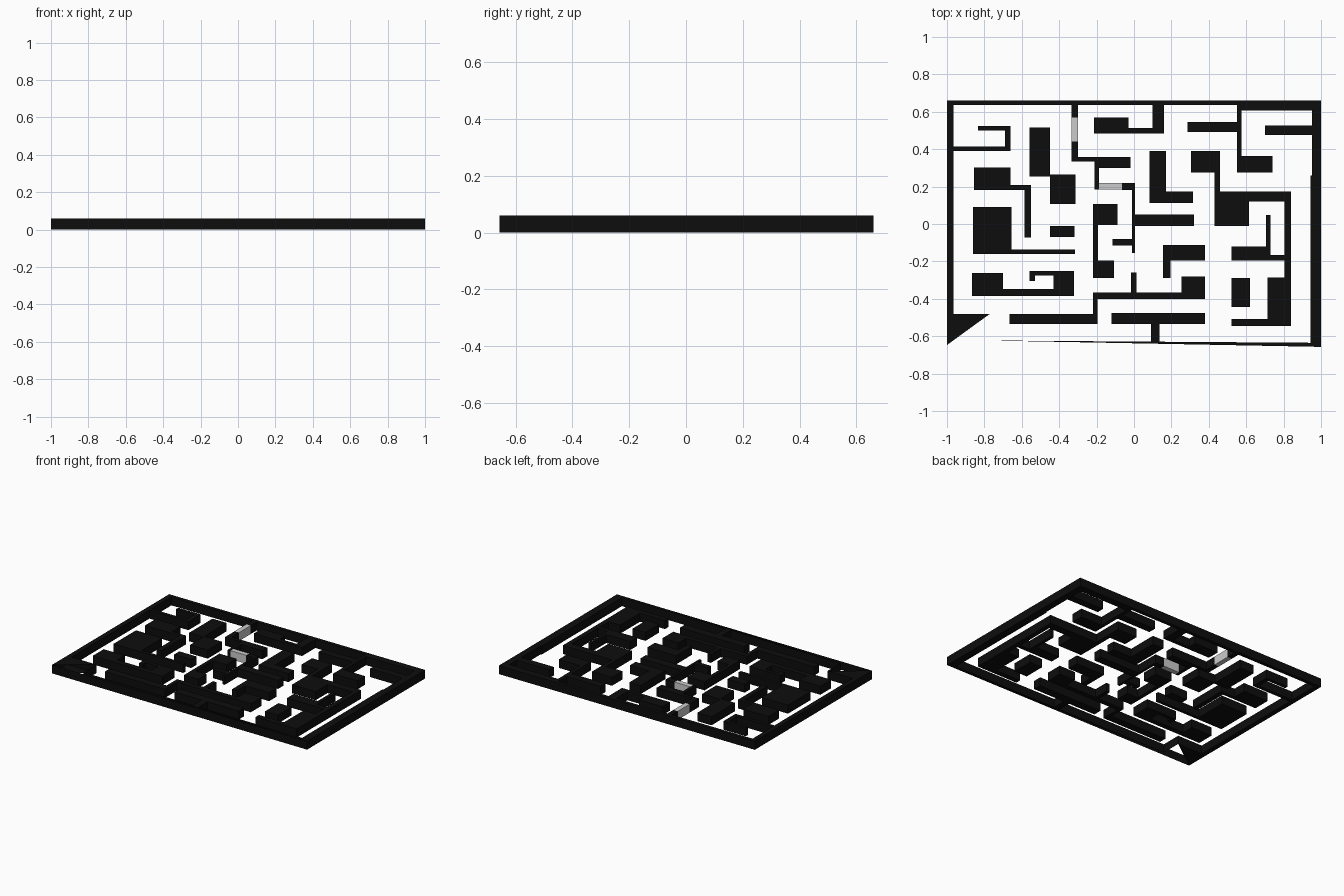
import bpy, bmesh

H = 0.06  # wall height
BLACK = bpy.data.materials.new("wall_black")
BLACK.diffuse_color = (0.004, 0.004, 0.004, 1)


def finish(bm, name, mat):
    bmesh.ops.remove_doubles(bm, verts=bm.verts, dist=1e-5)
    bmesh.ops.recalc_face_normals(bm, faces=bm.faces)
    me = bpy.data.meshes.new(name)
    bm.to_mesh(me)
    bm.free()
    if mat:
        me.materials.append(mat)
    ob = bpy.data.objects.new(name, me)
    bpy.context.collection.objects.link(ob)
    return ob


def face(bm, pts):
    bm.faces.new([bm.verts.new(p) for p in pts])


def side(bm, a, b):
    face(bm, [(*a, 0), (*b, 0), (*b, H), (*a, H)])


def caps(bm, pts):
    face(bm, [(*p, H) for p in pts])
    face(bm, [(*p, 0) for p in reversed(pts)])


def walls(name, rects, mat=BLACK):
    """Extrude the union of rectangles (x0, x1, y0, y1) with no inner faces."""
    xs = sorted({v for r in rects for v in r[:2]})
    ys = sorted({v for r in rects for v in r[2:]})
    cells = {(i, j) for i in range(len(xs) - 1) for j in range(len(ys) - 1)
             if any(r[0] <= xs[i] and xs[i + 1] <= r[1] and
                    r[2] <= ys[j] and ys[j + 1] <= r[3] for r in rects)}
    bm = bmesh.new()
    for i, j in cells:
        a, b, c, d = xs[i], xs[i + 1], ys[j], ys[j + 1]
        caps(bm, [(a, c), (b, c), (b, d), (a, d)])
        for n, p, q in (((i, j - 1), (a, c), (b, c)), ((i + 1, j), (b, c), (b, d)),
                        ((i, j + 1), (b, d), (a, d)), ((i - 1, j), (a, d), (a, c))):
            if n not in cells:
                side(bm, p, q)
    return finish(bm, name, mat)


# Outer walls on three sides, with the rooms' walls that grow from them
walls("outer_wall", [
    (-1, -.965, -.48, .66), (-1, 1, .635, .66), (.55, 1, .608, .66),
    (.945, 1, -.635, .26), (.952, 1, .26, .66),
    (-1, -.66, .39, .415), (-.69, -.66, .39, .525), (-.835, -.66, .50, .525),
    (-.335, -.30, .57, .66),
    (.10, .16, .485, .66), (-.03, .16, .485, .512), (-.215, -.03, .485, .57),
    (.55, .575, .275, .66), (.55, .74, .275, .363), (.285, .55, .492, .545),
    (.70, .96, .475, .527)])

# Front wall: sides are complete, but part of its top and bottom is open
bm = bmesh.new()
caps(bm, [(-1, -.48), (-1, -.647), (-.77, -.48)])
caps(bm, [(-.77, -.623), (1, -.657), (.945, -.635)])
caps(bm, [(.945, -.635), (1, -.657), (1, -.635)])
for path in ([(-1, -.48), (-1, -.647), (1, -.657), (1, -.635)],
             [(-.965, -.48), (-.77, -.48), (-.77, -.623), (.945, -.635)]):
    for a, b in zip(path, path[1:]):
        side(bm, a, b)
finish(bm, "front_wall", BLACK)
walls("front_stub_wall", [(.09, .135, -.63, -.475), (-.12, .38, -.535, -.475)])

# Left rooms
walls("left_upper_block", [(-.56, -.45, .255, .515), (-.45, -.312, .107, .265)])
walls("left_hook_wall", [(-.855, -.66, .183, .303), (-.66, -.55, .183, .208),
                         (-.585, -.55, -.072, .208)])
walls("left_large_block", [(-.86, -.655, -.16, .09), (-.655, -.315, -.16, -.137)])
walls("left_small_block", [(-.45, -.317, -.07, -.012)])
walls("left_lower_wall", [(-.865, -.70, -.385, -.263), (-.70, -.32, -.385, -.347),
                          (-.43, -.32, -.385, -.275), (-.56, -.32, -.275, -.25),
                          (-.56, -.53, -.305, -.25)])

# Centre rooms
walls("upper_corner_wall", [(-.335, -.30, .333, .44), (-.335, -.02, .333, .358),
                            (-.19, -.02, .30, .358), (-.21, -.187, .185, .358)])
walls("centre_spine_wall", [(-.065, .005, .183, .22), (-.012, .005, -.155, .22),
                            (-.012, .32, -.01, .05), (-.115, .005, -.115, -.08)])
walls("centre_column_wall", [(-.22, -.087, -.005, .107), (-.22, -.193, -.29, .107),
                             (-.22, -.108, -.29, -.195)])
walls("centre_lower_wall", [(-.665, -.195, -.535, -.482), (-.22, -.195, -.535, -.365),
                            (-.22, .38, -.40, -.365), (.255, .38, -.40, -.282),
                            (-.015, .013, -.365, -.258)])
walls("centre_right_block", [(.083, .17, .112, .39), (.083, .315, .112, .175)])
walls("centre_right_corner", [(.155, .38, -.195, -.112), (.155, .195, -.29, -.112)])

# Right rooms
walls("right_room_wall", [
    (.305, .46, .275, .39), (.43, .46, .12, .39), (.43, .615, -.012, .175),
    (.43, .84, .12, .175), (.805, .84, -.545, .175),
    (.52, .73, -.195, -.12), (.52, .84, -.195, -.165), (.707, .73, -.165, .047),
    (.715, .84, -.545, -.287), (.52, .84, -.545, -.508)])
walls("right_small_block", [(.52, .62, -.443, -.29)])

# Two grey doors
walls("upper_door", [(-.335, -.30, .44, .57)], None)
walls("centre_door", [(-.187, -.065, .185, .22)], None)
